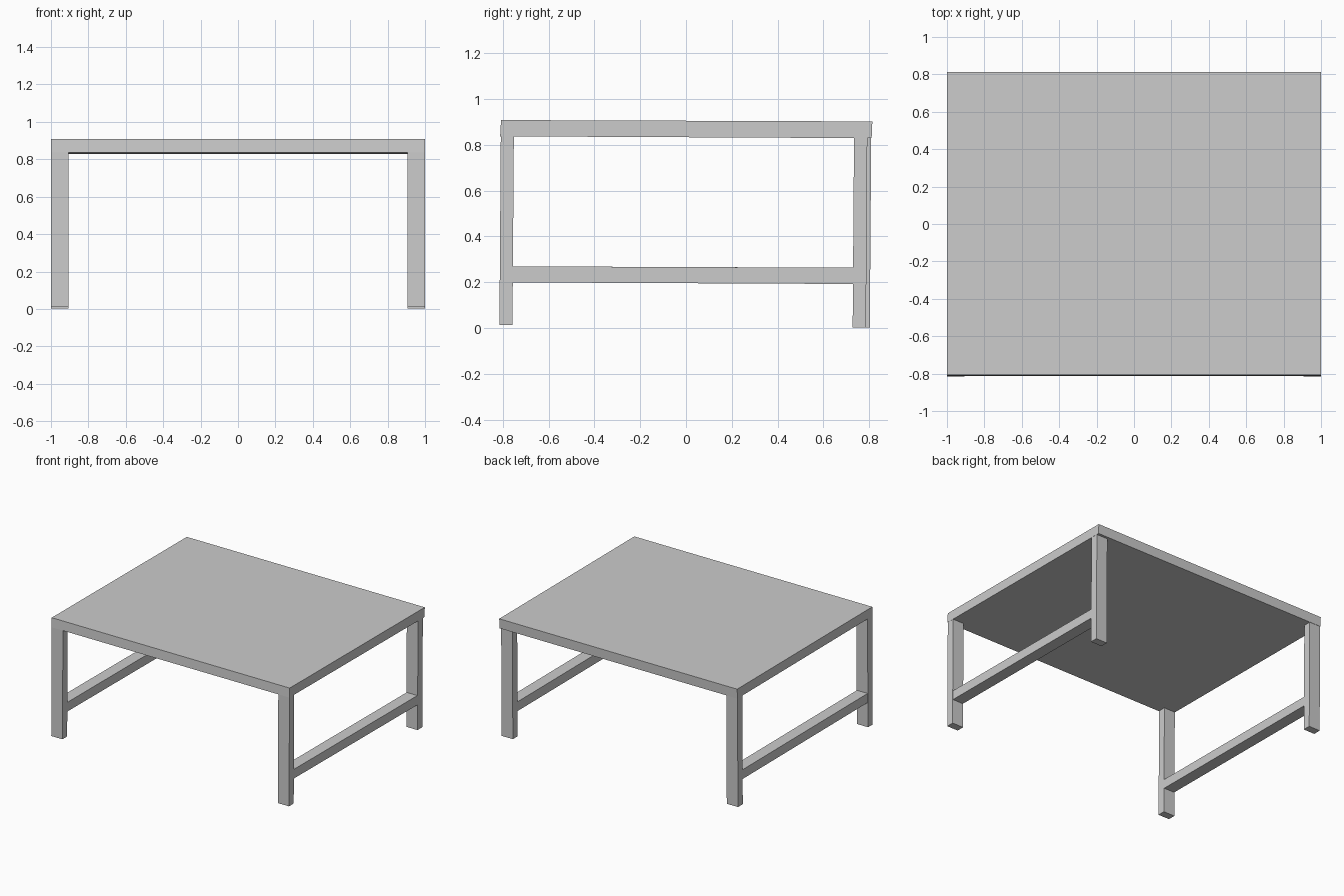
import bpy

if "Cube" in bpy.data.objects:
    bpy.data.objects.remove(bpy.data.objects["Cube"])


def extrude_x(name, profile, x0, x1):
    """Solid from a (y, z) side outline, extruded between two x values."""
    n = len(profile)
    verts = [(x, y, z) for x in (x0, x1) for y, z in profile]
    faces = [tuple(range(n))[::-1], tuple(range(n, 2 * n))]
    faces += [(i, (i + 1) % n, n + (i + 1) % n, n + i) for i in range(n)]
    mesh = bpy.data.meshes.new(name)
    mesh.from_pydata(verts, [], faces)
    obj = bpy.data.objects.new(name, mesh)
    bpy.context.collection.objects.link(obj)
    return obj


def leg(name, y0, y1, z0, z1, x0, x1, lean=0.006):
    """Square post leaning very slightly towards the back."""
    extrude_x(name, [(y0, z0), (y1, z0), (y1 + lean, z1), (y0 + lean, z1)], x0, x1)


# Table top, dropping slightly towards the back
extrude_x("table_top", [(-0.812, 0.837), (0.811, 0.829), (0.814, 0.902), (-0.808, 0.908)], -1.0, 1.0)

# Legs and side rails; the left back leg sits a little further out
for side, sx, back in (("left", -1, 0.745), ("right", 1, 0.728)):
    x0, x1 = sorted((sx * 0.905, sx * 0.999))
    leg("front_leg_" + side, -0.815, -0.758, 0.012, 0.838, x0, x1)
    leg("back_leg_" + side, back, back + 0.058, 0.002, 0.832, x0, x1)
    r0, r1 = sorted((sx * 0.907, sx * 0.997))
    extrude_x("side_rail_" + side,
              [(-0.757, 0.199), (back + 0.002, 0.192), (back + 0.002, 0.263), (-0.757, 0.269)], r0, r1)
